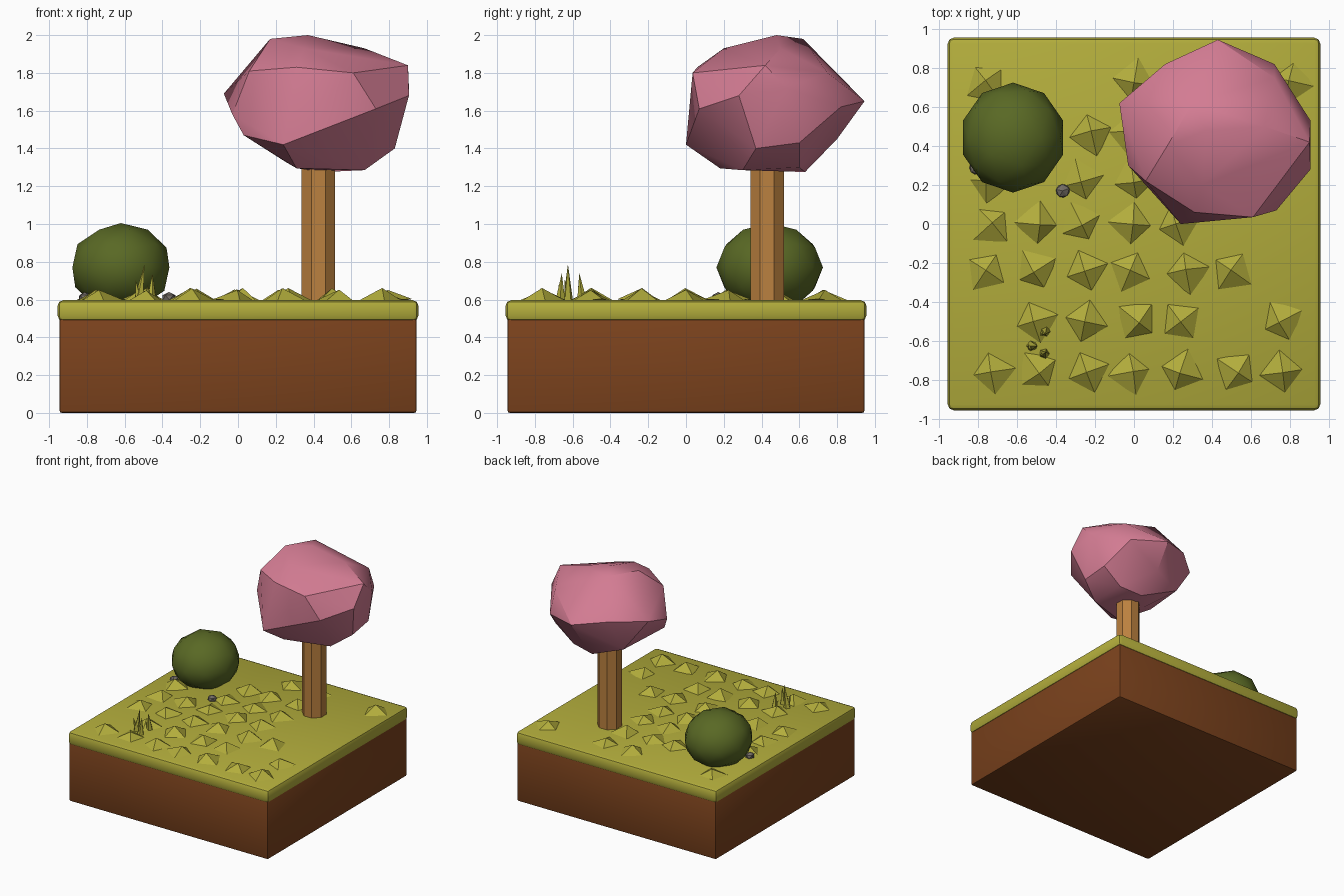
import bpy, bmesh, math, random
from mathutils import Matrix, Vector

if "Cube" in bpy.data.objects:
    bpy.data.objects.remove(bpy.data.objects["Cube"])

random.seed(4)


def material(name, rgb):
    m = bpy.data.materials.new(name)
    m.diffuse_color = (*rgb, 1)
    m.use_nodes = True
    m.node_tree.nodes["Principled BSDF"].inputs["Base Color"].default_value = m.diffuse_color
    return m


SOIL = material("soil", (0.20, 0.055, 0.012))
GRASS = material("grass", (0.45, 0.42, 0.045))
BARK = material("bark", (0.50, 0.22, 0.05))
PINK = material("blossom", (0.65, 0.20, 0.29))
GREEN = material("bush", (0.10, 0.14, 0.018))
STONE = material("stone", (0.17, 0.15, 0.13))


def finish(bm, name, mat, smooth=None):
    bmesh.ops.recalc_face_normals(bm, faces=bm.faces)
    me = bpy.data.meshes.new(name)
    bm.to_mesh(me)
    bm.free()
    me.materials.append(mat)
    ob = bpy.data.objects.new(name, me)
    bpy.context.collection.objects.link(ob)
    if smooth:
        bpy.ops.object.select_all(action='DESELECT')
        ob.select_set(True)
        bpy.context.view_layer.objects.active = ob
        bpy.ops.object.shade_smooth_by_angle(angle=math.radians(smooth))
    return ob


def block(name, half, z0, z1, bevel, segments, mat):
    bm = bmesh.new()
    size = Matrix.Diagonal((2 * half, 2 * half, z1 - z0, 1))
    bmesh.ops.create_cube(bm, size=1, matrix=Matrix.Translation((0, 0, (z0 + z1) / 2)) @ size)
    bmesh.ops.bevel(bm, geom=bm.edges[:], offset=bevel, segments=segments, profile=0.5, affect='EDGES')
    return finish(bm, name, mat, 30)


def cone(bm, base, r1, r2, height, sides, turn=0, tilt=(0, 0)):
    m = (Matrix.Translation(base) @ Matrix.Rotation(tilt[0], 4, 'X') @ Matrix.Rotation(tilt[1], 4, 'Y')
         @ Matrix.Rotation(turn, 4, 'Z') @ Matrix.Translation((0, 0, height / 2)))
    bmesh.ops.create_cone(bm, cap_ends=True, segments=sides, radius1=r1, radius2=r2, depth=height, matrix=m)


# Ground slab and turf
block("soil_block", 0.945, 0, 0.50, 0.012, 2, SOIL)
block("turf", 0.955, 0.485, 0.597, 0.03, 2, GRASS)

# Low pyramid tufts, row by row: y -> x positions
rows = {
    -0.76: (-0.73, -0.49, -0.24, -0.01, 0.24, 0.53, 0.76),
    -0.50: (-0.51, -0.25, 0.02, 0.24, 0.75),
    -0.24: (-0.76, -0.51, -0.25, -0.02, 0.27, 0.50),
    0.00: (-0.73, -0.49, -0.27, -0.01, 0.22),
    0.22: (-0.75, -0.27, 0.00, 0.25),
    0.47: (-0.22, -0.02, 0.24),
    0.73: (-0.76, 0.00, 0.25, 0.80),
}
bm = bmesh.new()
for y, xs in rows.items():
    for x in xs:
        cone(bm, (x, y, 0.588), 0.125, 0, random.uniform(0.06, 0.075), 4, random.uniform(0, 1.57),
             (random.uniform(-0.12, 0.12), random.uniform(-0.12, 0.12)))
bmesh.ops.remove_doubles(bm, verts=bm.verts, dist=0.0005)
finish(bm, "turf_bumps", GRASS)

# Tall grass blades
bm = bmesh.new()
for x, y, h, tx, ty in ((-0.525, -0.625, 0.20, 0, 0.15), (-0.455, -0.55, 0.15, 0.1, 0),
                        (-0.46, -0.665, 0.15, -0.05, 0.05)):
    cone(bm, (x, y, 0.59), 0.028, 0, h, 5, x * 9, (tx, ty))
    cone(bm, (x, y, 0.59), 0.022, 0, h * 0.6, 4, y * 9, (tx + 0.15, ty - 0.3))
bmesh.ops.remove_doubles(bm, verts=bm.verts, dist=0.0005)
finish(bm, "grass_blades", GRASS)

# Tree trunk
bm = bmesh.new()
cone(bm, (0.425, 0.43, 0.58), 0.097, 0.097, 0.78, 8, math.pi / 8)
finish(bm, "trunk", BARK)

# Faceted tree crown: convex hull of its corner points
crown = [
    (0.17, 0.40, 1.98), (0.37, 0.48, 2.0), (0.30, 0.62, 1.98), (0.67, 0.50, 1.93), (0.35, 0.20, 1.93),
    (0.06, 0.22, 1.81), (0.31, 0.06, 1.83), (0.61, 0.035, 1.80), (0.90, 0.42, 1.84), (0.72, 0.75, 1.80),
    (0.73, 0.07, 1.61), (0.905, 0.28, 1.68), (0.905, 0.53, 1.72), (-0.075, 0.62, 1.69), (0.43, 0.945, 1.65),
    (0.72, 0.82, 1.62), (0.16, 0.82, 1.70), (-0.03, 0.30, 1.58), (0.24, 0.0, 1.42), (0.03, 0.25, 1.47),
    (0.83, 0.37, 1.40), (0.82, 0.60, 1.43), (0.42, 0.80, 1.45), (0.12, 0.68, 1.42), (0.67, 0.30, 1.285),
    (0.31, 0.18, 1.295), (0.25, 0.45, 1.33), (0.45, 0.63, 1.275), (0.65, 0.60, 1.30),
]
bm = bmesh.new()
for p in crown:
    bm.verts.new(p)
hull = bmesh.ops.convex_hull(bm, input=bm.verts)
loose = [v for v in bm.verts if not v.link_faces]
bmesh.ops.delete(bm, geom=loose, context='VERTS')
finish(bm, "tree_crown", PINK, 30)

# Round bush
bm = bmesh.new()
bmesh.ops.create_icosphere(bm, subdivisions=2, radius=1, matrix=Matrix.Translation((-0.62, 0.443, 0.77))
                           @ Matrix.Diagonal((0.27, 0.282, 0.235, 1)))
finish(bm, "bush", GREEN, 45)

# Pebbles
for i, (x, y) in enumerate(((-0.365, 0.17), (-0.81, 0.29))):
    bm = bmesh.new()
    bmesh.ops.create_icosphere(bm, subdivisions=1, radius=0.04, matrix=Matrix.Translation((x, y, 0.61))
                               @ Matrix.Rotation(i + 0.4, 4, 'Z') @ Matrix.Diagonal((1, 0.95, 0.75, 1)))
    finish(bm, f"pebble_{i + 1}", STONE)
